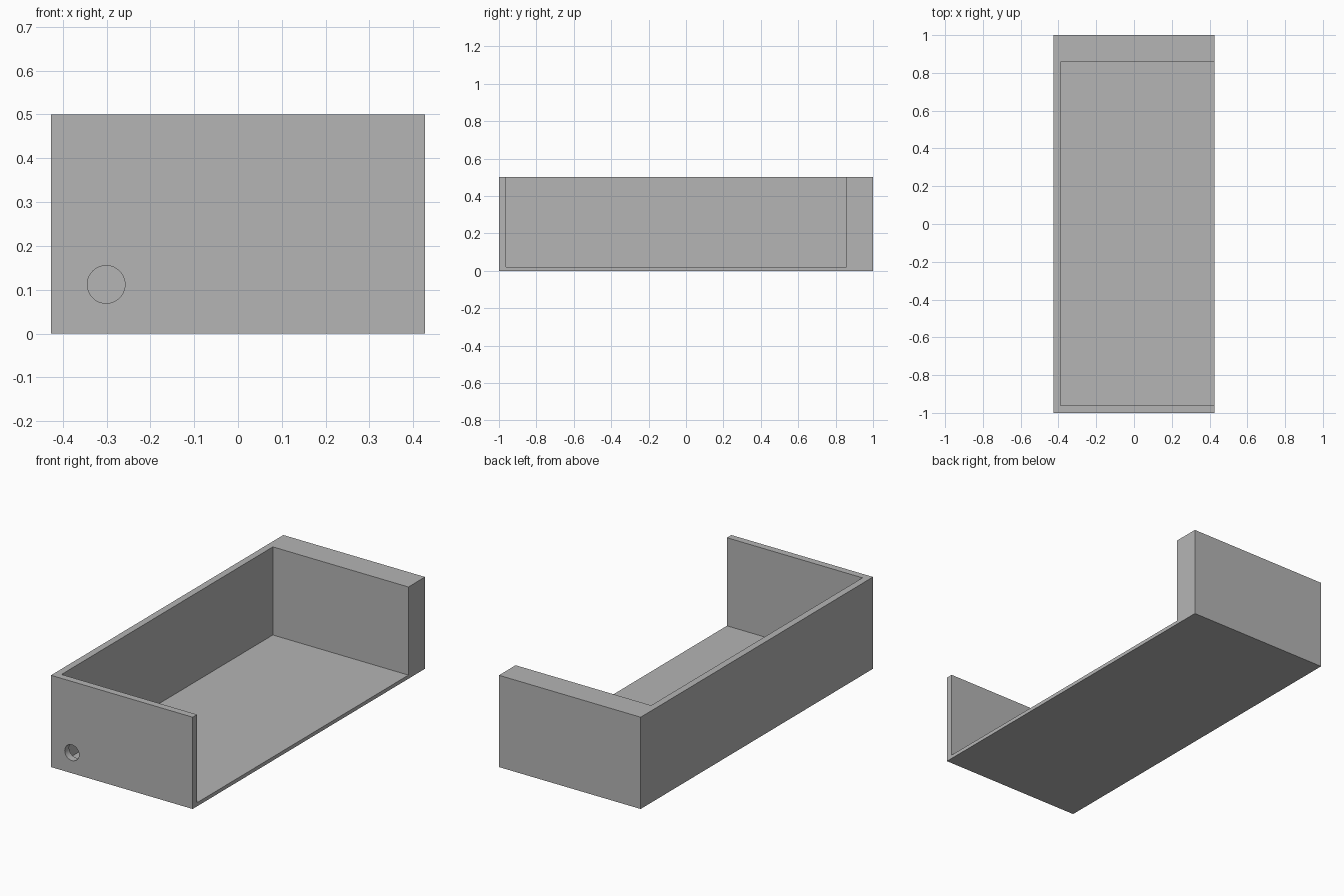
import bpy
import math
from mathutils import Vector

cube = bpy.data.objects.get("Cube")
if cube:
    bpy.data.objects.remove(cube, do_unlink=True)

HALF_WIDTH, HALF_LENGTH, HEIGHT = 0.427, 1.0, 0.5
SIDE_WALL, FRONT_WALL, BACK_WALL, FLOOR = 0.037, 0.038, 0.143, 0.02
SLACK = 0.1  # how far cutters overshoot open sides

grey = bpy.data.materials.new("plain_grey")
grey.use_nodes = True
colour = (0.46, 0.46, 0.46, 1)
grey.diffuse_color = colour
grey.node_tree.nodes["Principled BSDF"].inputs["Base Color"].default_value = colour


def box(name, low, high):
    """Axis-aligned box between two corners."""
    low, high = Vector(low), Vector(high)
    bpy.ops.mesh.primitive_cube_add(size=1, location=(low + high) / 2)
    ob = bpy.context.object
    ob.name = name
    ob.scale = high - low
    bpy.ops.object.transform_apply(location=False, rotation=False, scale=True)
    ob.data.materials.append(grey)
    return ob


def cut(target, cutter):
    """Subtract the cutter from the target and discard it."""
    cutter.hide_render = True
    mod = target.modifiers.new("cut", "BOOLEAN")
    mod.operation = "DIFFERENCE"
    mod.solver = "EXACT"
    mod.object = cutter
    bpy.context.view_layer.objects.active = target
    bpy.ops.object.modifier_apply(modifier=mod.name)
    bpy.data.objects.remove(cutter, do_unlink=True)


# Solid block for the tray
tray = box("open_sided_tray", (-HALF_WIDTH, -HALF_LENGTH, 0),
           (HALF_WIDTH, HALF_LENGTH, HEIGHT))

# Hollow, open at the top and along the left side
cut(tray, box("hollow_cutter",
              (-HALF_WIDTH + SIDE_WALL, -HALF_LENGTH + FRONT_WALL, FLOOR),
              (HALF_WIDTH + SLACK, HALF_LENGTH - BACK_WALL, HEIGHT + SLACK)))

# Round cable hole through the front wall
bpy.ops.mesh.primitive_cylinder_add(
    vertices=48, radius=0.043, depth=0.2,
    location=(-0.301, -HALF_LENGTH, 0.112), rotation=(math.pi / 2, 0, 0))
hole = bpy.context.object
hole.name = "hole_cutter"
hole.data.materials.append(grey)
cut(tray, hole)

# Smooth hole, sharp edges elsewhere
bpy.ops.object.select_all(action="DESELECT")
tray.select_set(True)
bpy.context.view_layer.objects.active = tray
bpy.ops.object.shade_smooth_by_angle(angle=math.radians(30))
